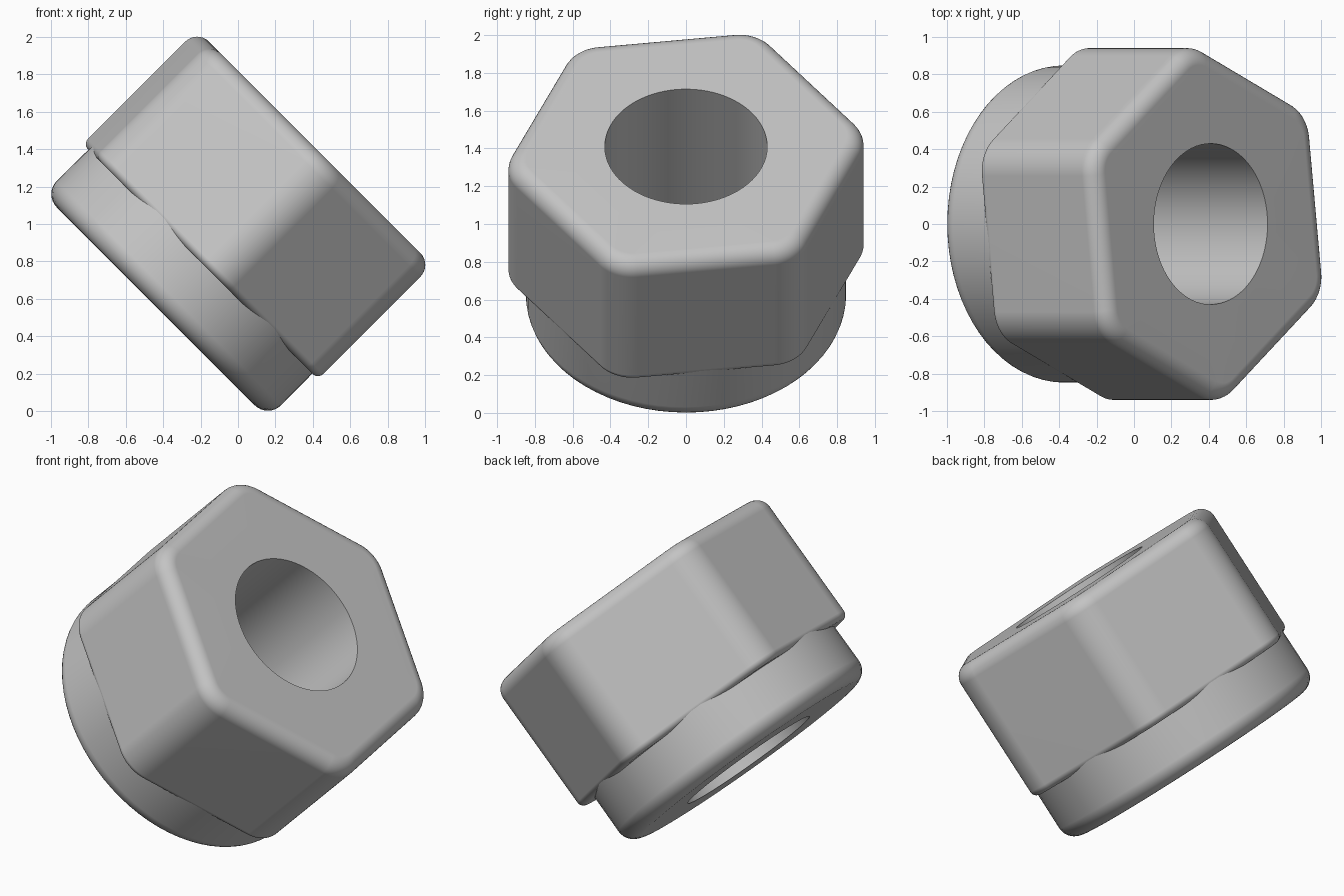
import bpy, bmesh
from math import sin, cos, pi, radians
from mathutils import Matrix, Vector

cube = bpy.data.objects.get("Cube")
if cube:
    bpy.data.objects.remove(cube, do_unlink=True)

STEPS = 12            # points on each rounded corner
TURN = radians(7.2)   # twist of the hexagon about its axis
HOLE = 0.43
CORNER, ROUND = 0.73, 0.216   # corner arc centres and arc radius

metal = bpy.data.materials.new("grey metal")
metal.use_nodes = True
grey = (0.55, 0.55, 0.55, 1)
metal.diffuse_color = grey
metal.node_tree.nodes["Principled BSDF"].inputs["Base Color"].default_value = grey


def circle(radius, height):
    n = 6 * STEPS
    return [Vector((radius * cos(a), radius * sin(a), height))
            for a in (TURN - pi / 6 + 2 * pi * (i + 0.5) / n for i in range(n))]


def hexagon(inset, height):
    pts = []
    for k in range(6):
        mid = TURN + k * pi / 3
        for i in range(STEPS):
            a = mid + (i / (STEPS - 1) - 0.5) * pi / 3
            r = ROUND - inset
            pts.append(Vector((CORNER * cos(mid) + r * cos(a),
                               CORNER * sin(mid) + r * sin(a), height)))
    return pts


def fillet(ring, base, end, size, up):
    """Quarter-round rings, from the side wall onto the end face."""
    rings = []
    for i in range(9):
        a = i / 8 * pi / 2
        rings.append(ring(base + size * (1 - cos(a)), end - up * size * (1 - sin(a))))
    return rings


# Axis leans 45 degrees towards +x
TILT = Matrix(((0, -1, 1), (2 ** 0.5, 0, 0), (0, 1, 1))) * 0.5 ** 0.5


def loft(name, rings):
    """Skin a closed loop of rings into one solid with a bore."""
    bm = bmesh.new()
    rows = [[bm.verts.new(TILT @ p + Vector((0, 0, 1))) for p in r] for r in rings]
    n = len(rows[0])
    for a, b in zip(rows, rows[1:] + rows[:1]):
        for i in range(n):
            j = (i + 1) % n
            bm.faces.new((a[i], a[j], b[j], b[i]))
    bmesh.ops.recalc_face_normals(bm, faces=bm.faces)
    mesh = bpy.data.meshes.new(name)
    bm.to_mesh(mesh)
    bm.free()
    obj = bpy.data.objects.new(name, mesh)
    bpy.context.collection.objects.link(obj)
    mesh.materials.append(metal)
    bpy.ops.object.select_all(action="DESELECT")
    obj.select_set(True)
    bpy.context.view_layer.objects.active = obj
    bpy.ops.object.shade_smooth_by_angle(angle=radians(35))
    weighted = obj.modifiers.new("flat face normals", "WEIGHTED_NORMAL")
    weighted.keep_sharp = True
    return obj


TOP, SEAM, BOTTOM = 0.58, -0.285, -0.622

# Hexagonal body, with a broad top fillet and a small lower one
loft("hex_body",
     [circle(HOLE, SEAM), circle(HOLE, TOP)]
     + fillet(hexagon, 0, TOP, 0.09, 1)[::-1]
     + fillet(hexagon, 0, SEAM, 0.04, -1))

# Round collar below, its top lip buried in the body
collar_radius = CORNER * cos(pi / 6) + ROUND


def collar_ring(inset, height):
    return circle(collar_radius - inset, height)


loft("round_collar",
     [circle(HOLE, SEAM), circle(0.7, SEAM), circle(0.7, SEAM + 0.08),
      collar_ring(0.002, SEAM + 0.08)]
     + fillet(collar_ring, 0, BOTTOM, 0.1, -1)
     + [circle(HOLE, BOTTOM)])
